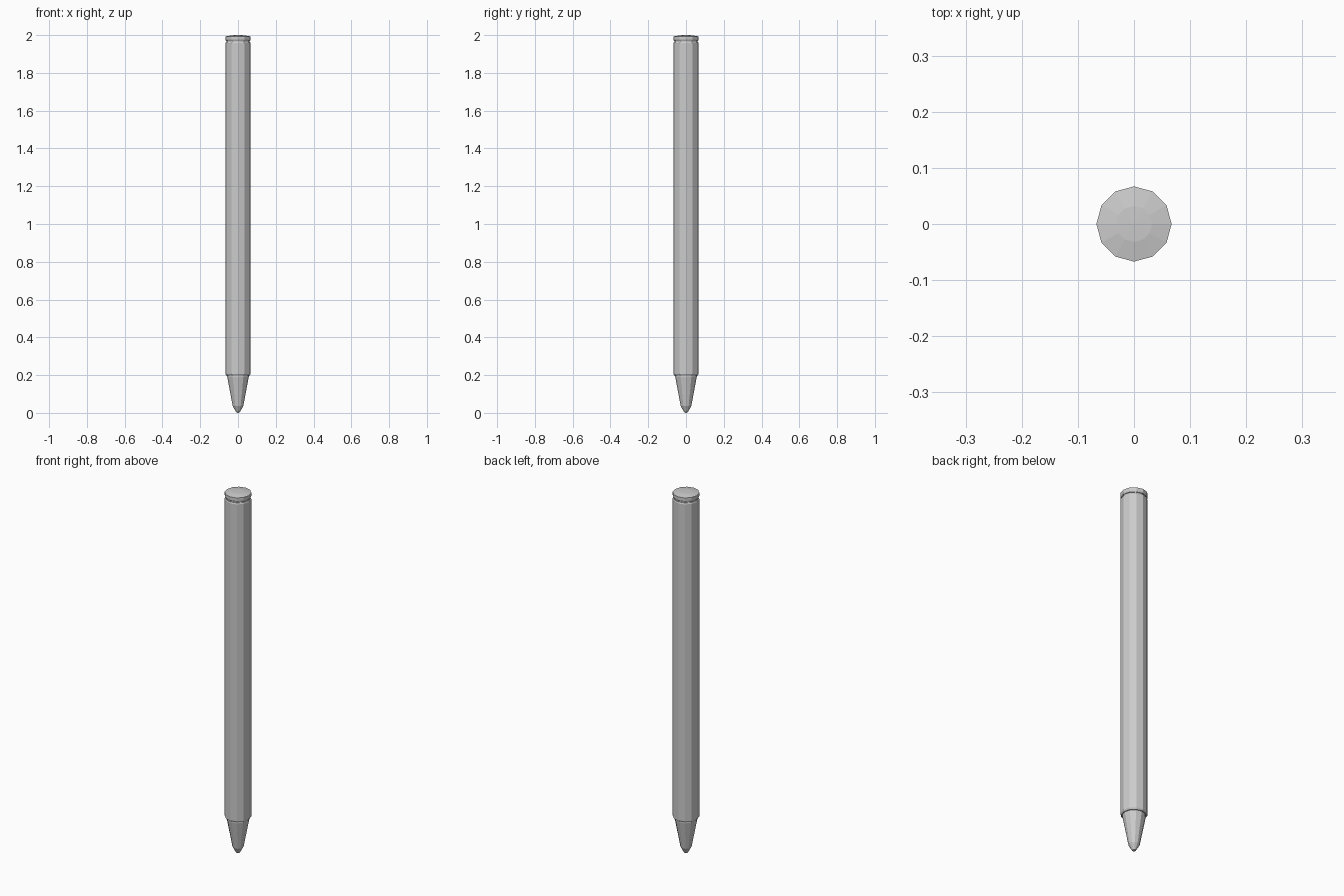
import bpy, bmesh, math

if "Cube" in bpy.data.objects:
    bpy.data.objects.remove(bpy.data.objects["Cube"])

SIDES = 12


def lathe(name, profile):
    """Turn a (radius, z) profile, listed bottom to top, into a 12-sided part."""
    bm = bmesh.new()
    rings = []
    for r, z in profile:
        if r == 0:
            rings.append([bm.verts.new((0, 0, z))] * SIDES)
        else:
            rings.append([bm.verts.new((r * math.cos(2 * math.pi * i / SIDES),
                                        r * math.sin(2 * math.pi * i / SIDES), z))
                          for i in range(SIDES)])
    for lo, hi in zip(rings, rings[1:]):
        for i in range(SIDES):
            j = (i + 1) % SIDES
            corners = dict.fromkeys((lo[i], lo[j], hi[j], hi[i]))
            bm.faces.new(list(corners))
    mesh = bpy.data.meshes.new(name)
    bm.to_mesh(mesh)
    bm.free()
    obj = bpy.data.objects.new(name, mesh)
    bpy.context.collection.objects.link(obj)
    return obj


# Tapered nib with a blunt point
lathe("nib", [(0, 0), (0.01, 0.004), (0.028, 0.036), (0.057, 0.19), (0.057, 0.2), (0, 0.2)])

# Long barrel, slightly bevelled at both ends
lathe("barrel", [(0, 0.198), (0.062, 0.198), (0.067, 0.206), (0.067, 1.957),
                 (0.064, 1.964), (0.06, 1.964), (0.06, 1.971), (0, 1.971)])

# End cap above the groove, with a shallow domed top
lathe("end_cap", [(0, 1.97), (0.064, 1.97), (0.067, 1.976), (0.067, 1.993),
                  (0.032, 1.999), (0, 2.0)])
